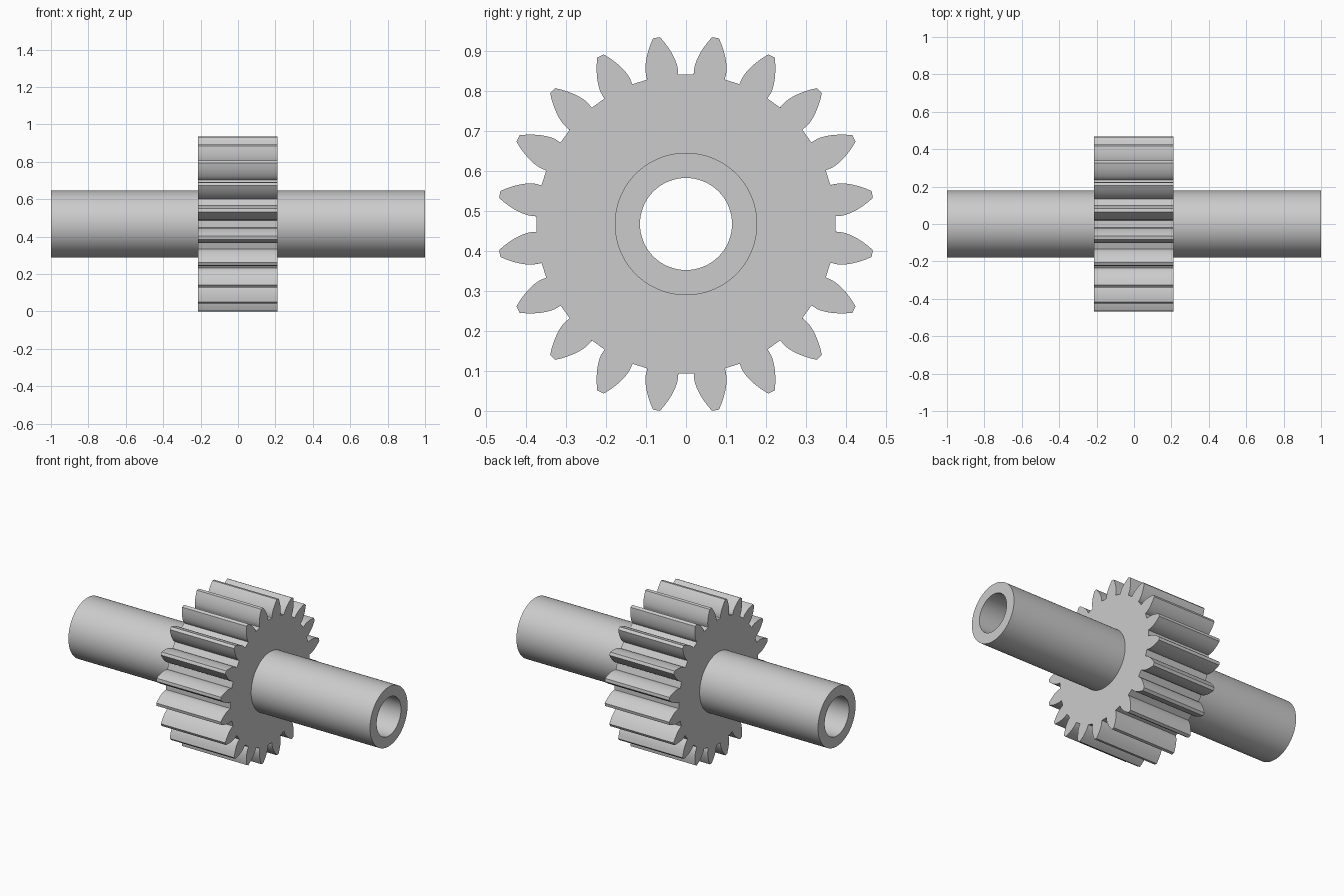
import bpy, bmesh
from math import pi, sin, cos, tan, acos, radians, sqrt

cube = bpy.data.objects.get("Cube")
if cube:
    bpy.data.objects.remove(cube, do_unlink=True)

TEETH = 20
TIP_R, PITCH_R, BASE_R, ROOT_R = 0.4714, 0.4286, 0.3884, 0.374
SHAFT_R, BORE_R = 0.178, 0.115
CENTRE_Z = 0.4675

steel = bpy.data.materials.new("grey_steel")
steel.use_nodes = True
steel.diffuse_color = (0.6, 0.6, 0.6, 1)
steel.node_tree.nodes["Principled BSDF"].inputs["Base Color"].default_value = (0.6, 0.6, 0.6, 1)


def sweep(name, sections, smooth_angle):
    """Join closed (y, z) rings at given x into a closed ring-shaped solid."""
    bm = bmesh.new()
    rings = [[bm.verts.new((x, y, z)) for y, z in pts] for x, pts in sections]
    for a, b in zip(rings, rings[1:] + rings[:1]):
        for i in range(len(a)):
            j = (i + 1) % len(a)
            bm.faces.new((a[i], a[j], b[j], b[i]))
    bmesh.ops.recalc_face_normals(bm, faces=bm.faces)
    mesh = bpy.data.meshes.new(name)
    bm.to_mesh(mesh)
    bm.free()
    mesh.materials.append(steel)
    obj = bpy.data.objects.new(name, mesh)
    obj.location.z = CENTRE_Z
    bpy.context.collection.objects.link(obj)
    bpy.ops.object.select_all(action='DESELECT')
    obj.select_set(True)
    bpy.context.view_layer.objects.active = obj
    bpy.ops.object.shade_smooth_by_angle(angle=radians(smooth_angle))
    return obj


def circle(radius, count, start=0.0):
    return [(radius * cos(start + 2 * pi * i / count),
             radius * sin(start + 2 * pi * i / count)) for i in range(count)]


def involute(r):
    a = acos(min(1, BASE_R / r))
    return tan(a) - a


# Tooth flank: radial root, then an involute curve up to the tip
def half_angle(r):
    return radians(4.25) + involute(PITCH_R) - involute(r)


STEPS = 8
flank = [(ROOT_R, half_angle(BASE_R))]
for i in range(STEPS + 1):
    r = BASE_R + (TIP_R - BASE_R) * (i / STEPS) ** 1.5
    flank.append((r, half_angle(r)))
tooth = [(r, -a) for r, a in flank] + [(r, a) for r, a in reversed(flank)]

outline = []
for k in range(TEETH):
    mid = 2 * pi * (k + 0.5) / TEETH
    outline += [(r * cos(mid + a), r * sin(mid + a)) for r, a in tooth]

# Gear wheel, with its inner edge hidden inside the shaft wall
hub = circle(SHAFT_R - 0.02, len(outline), pi / TEETH + tooth[0][1])
sweep("gear_wheel", [(-0.215, hub), (-0.215, outline), (0.212, outline), (0.212, hub)], 25)

# Hollow shaft
outer, bore = circle(SHAFT_R, 128), circle(BORE_R, 128)
sweep("hollow_shaft", [(-1, bore), (-1, outer), (1, outer), (1, bore)], 30)
